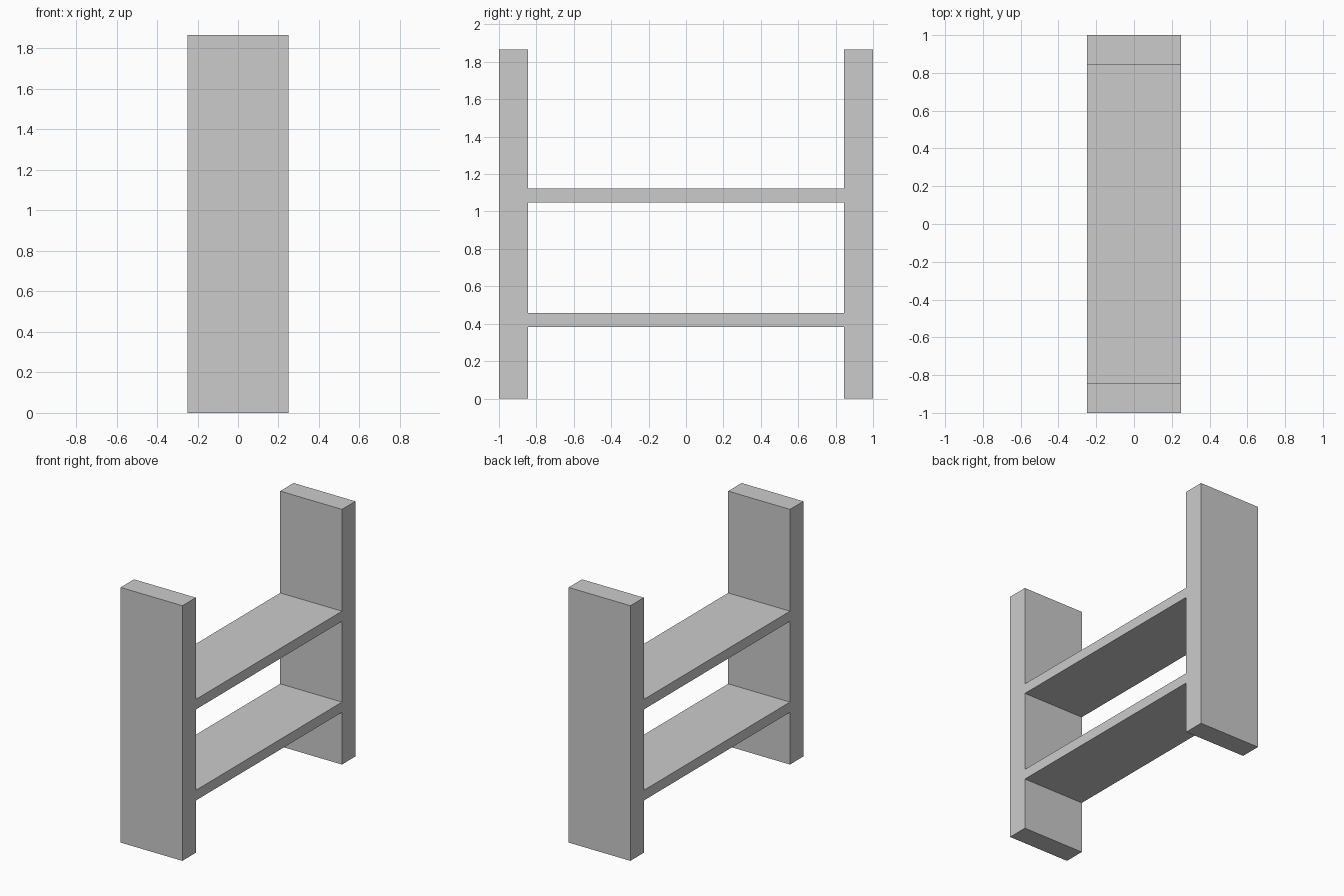
import bpy
import bmesh
from mathutils import Vector

if "Cube" in bpy.data.objects:
    bpy.data.objects.remove(bpy.data.objects["Cube"])

HALF_DEPTH = 0.25
ys = [-1.0, -0.845, 0.845, 1.0]                      # side panels at the two ends
zs = [0.0, 0.382, 0.457, 1.048, 1.122, 1.867]        # two shelves between them

bm = bmesh.new()
verts = {}


def corner(i, j):
    if (i, j) not in verts:
        verts[i, j] = bm.verts.new((-HALF_DEPTH, ys[i], zs[j]))
    return verts[i, j]


# End profile: both side panels full height, middle column only at the shelves
for i in range(3):
    for j in range(5):
        if i != 1 or j in (1, 3):
            bm.faces.new([corner(i, j), corner(i, j + 1),
                          corner(i + 1, j + 1), corner(i + 1, j)])

# Extrude the profile across the depth into one solid
result = bmesh.ops.extrude_face_region(bm, geom=bm.faces[:], use_keep_orig=True)
moved = [g for g in result["geom"] if isinstance(g, bmesh.types.BMVert)]
bmesh.ops.translate(bm, verts=moved, vec=Vector((2 * HALF_DEPTH, 0, 0)))
bmesh.ops.recalc_face_normals(bm, faces=bm.faces[:])

mesh = bpy.data.meshes.new("shelf_unit")
bm.to_mesh(mesh)
bm.free()
shelf_unit = bpy.data.objects.new("shelf_unit", mesh)
bpy.context.collection.objects.link(shelf_unit)
